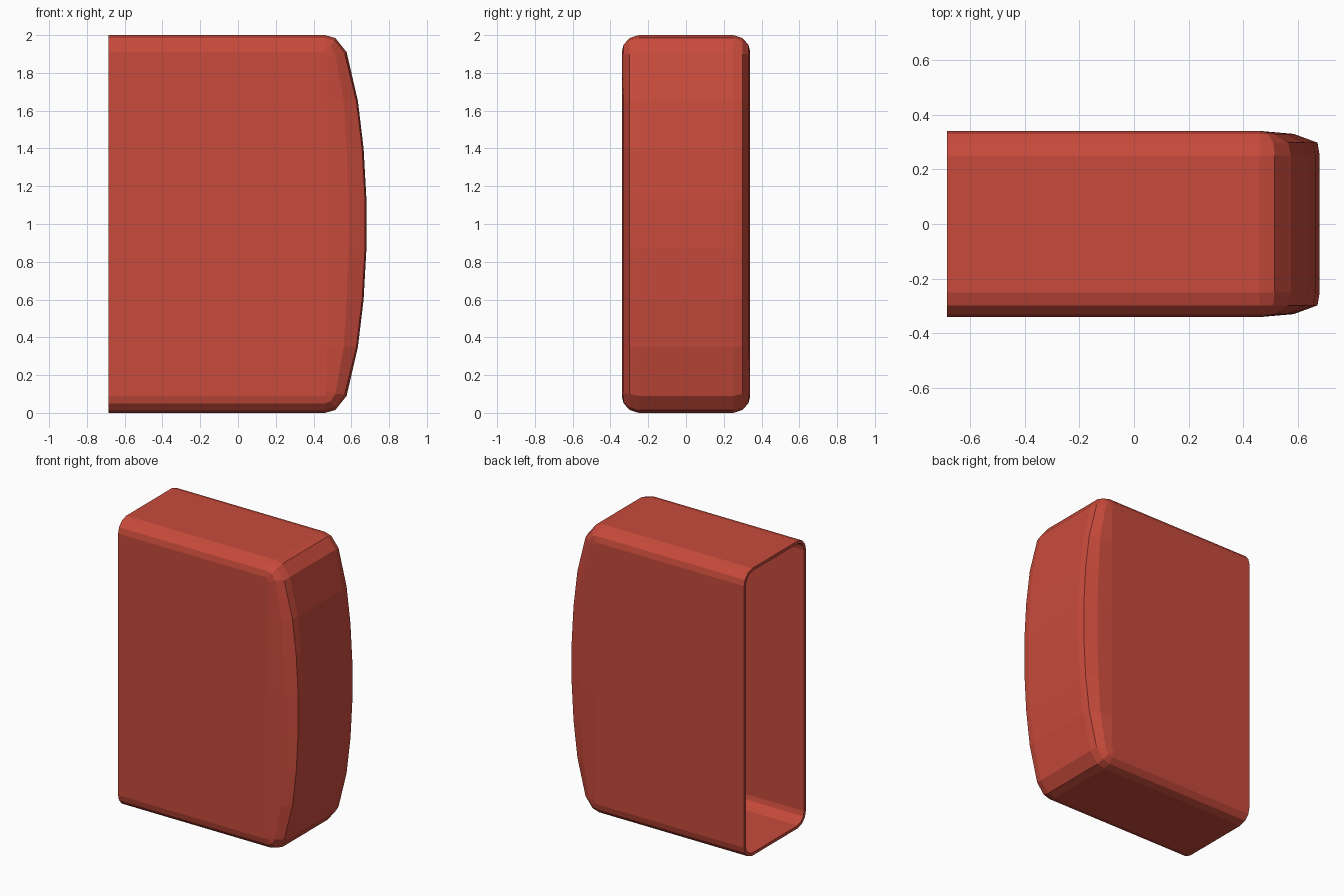
import bpy, bmesh

if "Cube" in bpy.data.objects:
    bpy.data.objects.remove(bpy.data.objects["Cube"])

BACK = -0.685
# Side layers: y position, then upper half outline (x, height above centre)
LAYERS = [
    (0.25, [(0.46, 1.0), (0.515, 0.985), (0.575, 0.91), (0.635, 0.65), (0.665, 0.4), (0.68, 0.13)]),
    (0.298, [(0.46, 0.985), (0.51, 0.97), (0.565, 0.90), (0.627, 0.65), (0.657, 0.4), (0.672, 0.13)]),
    (0.33, [(0.46, 0.95), (0.49, 0.94), (0.515, 0.90), (0.56, 0.65), (0.575, 0.4), (0.585, 0.13)]),
    (0.34, [(0.455, 0.91), (0.463, 0.90), (0.47, 0.88), (0.47, 0.65), (0.47, 0.4), (0.47, 0.13)]),
]


def outline(half):
    """Open outline running from the top back, round the front, to the bottom back."""
    upper = [(BACK, half[0][1])] + half
    return upper + [(x, -h) for x, h in reversed(upper)]


# Curved shell, lofted across y and mirrored, left open at the back
bm = bmesh.new()
layers = [(-y, half) for y, half in reversed(LAYERS)] + LAYERS
rows = [[bm.verts.new((x, y, 1 + h)) for x, h in outline(half)] for y, half in layers]
for a, b in zip(rows, rows[1:]):
    for i in range(len(a) - 1):
        bm.faces.new((a[i], a[i + 1], b[i + 1], b[i]))

# Flat side panels
bm.faces.new(rows[0])
bm.faces.new(rows[-1])
bmesh.ops.recalc_face_normals(bm, faces=bm.faces)
bm.normal_update()
front = max(bm.faces, key=lambda f: f.calc_center_median().x)
if front.normal.x < 0:
    bmesh.ops.reverse_faces(bm, faces=bm.faces)

mesh = bpy.data.meshes.new("hollow_cover")
bm.to_mesh(mesh)
bm.free()
cover = bpy.data.objects.new("hollow_cover", mesh)
bpy.context.collection.objects.link(cover)

# Thin wall, thickened inwards
wall = cover.modifiers.new("wall", 'SOLIDIFY')
wall.thickness = 0.02
wall.offset = -1
wall.use_even_offset = True

# Red plastic
red = bpy.data.materials.new("red_plastic")
red.diffuse_color = (0.58, 0.07, 0.045, 1)
red.use_nodes = True
red.node_tree.nodes["Principled BSDF"].inputs["Base Color"].default_value = red.diffuse_color
mesh.materials.append(red)
